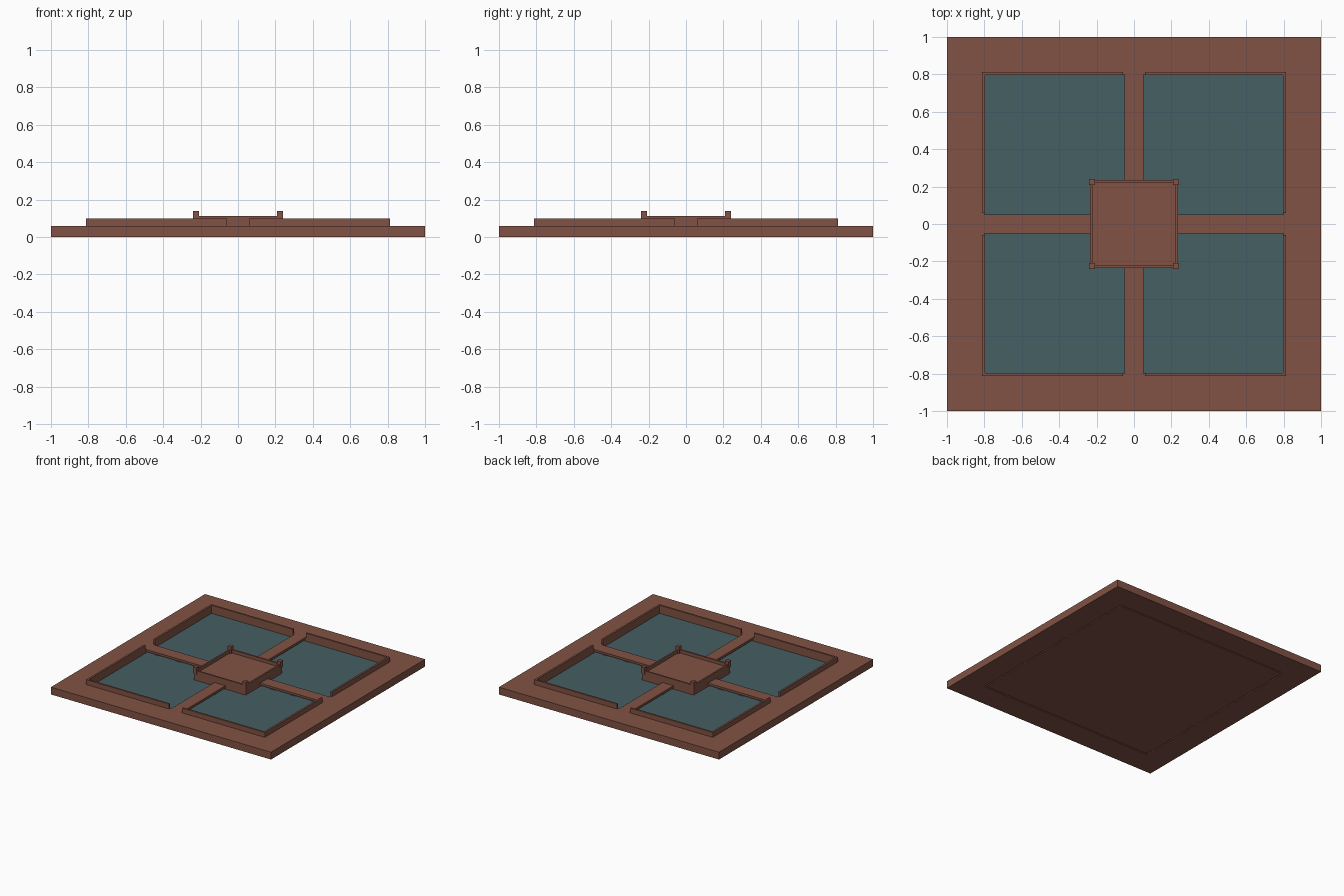
import bpy, bmesh
from mathutils import Matrix, Vector

if "Cube" in bpy.data.objects:
    bpy.data.objects.remove(bpy.data.objects["Cube"])


def material(name, rgb):
    m = bpy.data.materials.new(name)
    m.diffuse_color = (*rgb, 1)
    m.use_nodes = True
    m.node_tree.nodes["Principled BSDF"].inputs["Base Color"].default_value = m.diffuse_color
    return m


STONE = material("red_sandstone", (0.22, 0.085, 0.058))
WATER = material("pool_water", (0.06, 0.115, 0.125))


def boxes(name, items, mat=STONE):
    """One object from boxes given as (x0, x1, y0, y1, z0, z1)."""
    bm = bmesh.new()
    for x0, x1, y0, y1, z0, z1 in items:
        size = Vector((abs(x1 - x0), abs(y1 - y0), z1 - z0))
        mid = Vector((x0 + x1, y0 + y1, z0 + z1)) / 2
        bmesh.ops.create_cube(bm, size=1, matrix=Matrix.Translation(mid) @ Matrix.Diagonal((*size, 1)))
    me = bpy.data.meshes.new(name)
    bm.to_mesh(me)
    bm.free()
    me.materials.append(mat)
    ob = bpy.data.objects.new(name, me)
    bpy.context.collection.objects.link(ob)
    return ob


S = (-1, 1)
IN = 0.80      # inner edge of the terrace
TOP = 0.06     # terrace and path level

# Surrounding terrace
boxes("terrace_front_back", [(-1, 1, s * IN, s, 0, TOP) for s in S])
boxes("terrace_sides", [(s * IN, s, -IN, IN, 0, TOP) for s in S])

# Basin floor and water
boxes("basin_floor", [(-0.79, 0.79, -0.79, 0.79, 0, 0.018)])
boxes("water", [(-IN, IN, -IN, IN, 0.018, 0.032)], WATER)

# Low parapets around the pools, open at the causeways
A, B, GAP = 0.797, 0.812, 0.06
boxes("parapets_front_back", [(s * GAP, s * B, t * A, t * B, TOP, 0.10) for s in S for t in S])
boxes("parapets_sides", [(s * A, s * B, t * GAP, t * A, TOP, 0.10) for s in S for t in S])

# Crossing causeways on short piers
C = 0.235
boxes("causeway_x", [(s * C, s * IN, -0.05, 0.05, 0.042, TOP) for s in S])
boxes("causeway_y", [(-0.05, 0.05, s * C, s * IN, 0.042, TOP) for s in S])
piers = []
for d in (0.34, 0.52, 0.71):
    for s in S:
        piers.append((s * d - 0.02, s * d + 0.02, -0.04, 0.04, 0, 0.042))
        piers.append((-0.04, 0.04, s * d - 0.02, s * d + 0.02, 0, 0.042))
boxes("causeway_piers", piers)

# Central platform, its rim and corner posts
R = 0.222
boxes("platform", [(-C, C, -C, C, 0, 0.085)])
boxes("platform_rim",
      [(-C, C, s * R, s * C, 0.085, 0.112) for s in S]
      + [(s * R, s * C, -R, R, 0.085, 0.112) for s in S])
boxes("platform_posts",
      [(s * 0.208, s * 0.24, t * 0.208, t * 0.24, 0.085, 0.14) for s in S for t in S])
